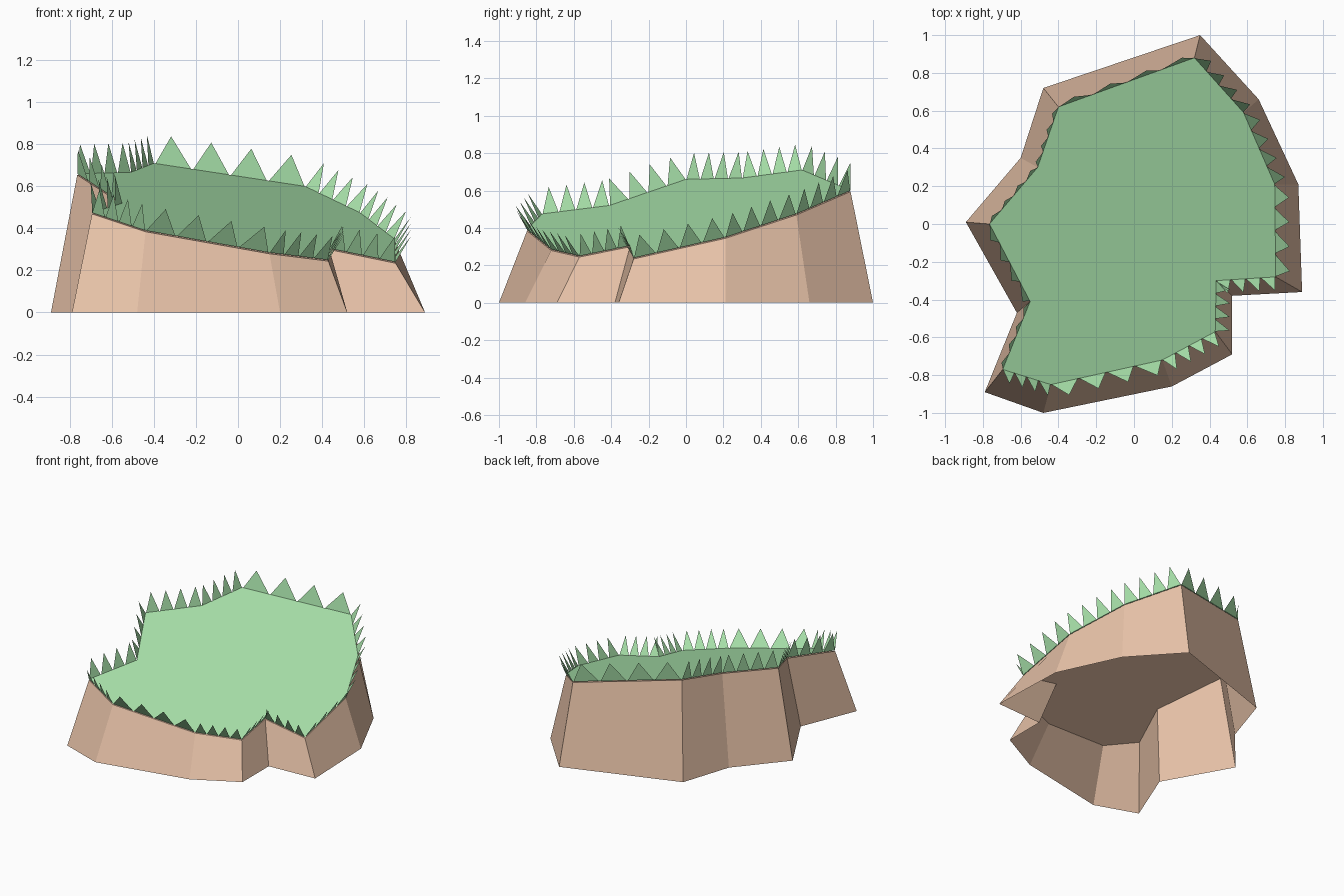
import bpy, bmesh
from mathutils import Vector

if "Cube" in bpy.data.objects:
    bpy.data.objects.remove(bpy.data.objects["Cube"])

# Ground outline and smaller tilted top outline, both counter-clockwise from the back
BASE = [(.35, 1), (-.48, .72), (-.60, .35), (-.89, .01), (-.62, -.47), (-.79, -.89),
        (-.48, -1), (.20, -.86), (.52, -.69), (.52, -.38), (.89, -.36), (.87, .21), (.66, .66)]
TOP = [(.32, .88, .60), (-.40, .62, .71), (-.51, .30, .667), (-.765, 0, .66), (-.55, -.41, .52),
       (-.695, -.77, .475), (-.44, -.85, .39), (.15, -.72, .285), (.43, -.57, .25),
       (.435, -.30, .305), (.75, -.28, .24), (.745, .21, .35), (.58, .59, .475)]
base = [Vector((x, y, 0)) for x, y in BASE]
top = [Vector(p) for p in TOP]
N = len(base)
BLADES = 4
LEAN = .05
SLOPE_UP = Vector((.025, -.02, .125))  # blade height along the tilted surface's normal


def material(name, color):
    m = bpy.data.materials.new(name)
    m.diffuse_color = (*color, 1)
    m.use_nodes = True
    m.node_tree.nodes["Principled BSDF"].inputs["Base Color"].default_value = m.diffuse_color
    return m


def make(name, faces, mat):
    bm = bmesh.new()
    for f in faces:
        bm.faces.new([bm.verts.new(p) for p in f])
    bmesh.ops.remove_doubles(bm, verts=bm.verts, dist=1e-4)
    me = bpy.data.meshes.new(name)
    bm.to_mesh(me)
    bm.free()
    me.materials.append(mat)
    ob = bpy.data.objects.new(name, me)
    bpy.context.collection.objects.link(ob)
    return ob


earth = material("earth", (.80, .54, .39))
green = material("grass", (.41, .79, .42))

# Earth shell: sloping walls and a roof just under the grass, open underneath
lip = [p - Vector((0, 0, .006)) for p in top]
walls = [(base[i], base[(i + 1) % N], lip[(i + 1) % N], lip[i]) for i in range(N)]
make("cliff_body", walls + [lip], earth)

# Tilted grass surface
make("grass_top", [top], green)

# Grass blades: four triangles per edge, square to the slope and leaning outward
blades = []
for i in range(N):
    p, q = top[i], top[(i + 1) % N]
    out = Vector((q.y - p.y, p.x - q.x, 0)).normalized() * LEAN
    out.z = -.235 * out.x + .21 * out.y
    for k in range(BLADES):
        a = p.lerp(q, (k + .02) / BLADES)
        b = p.lerp(q, (k + .96) / BLADES)
        tip = p.lerp(q, .5 + ((k + .5) / BLADES - .5) * 1.06) + out + SLOPE_UP
        blades.append((b, a, tip))
make("grass_blades", blades, green)
